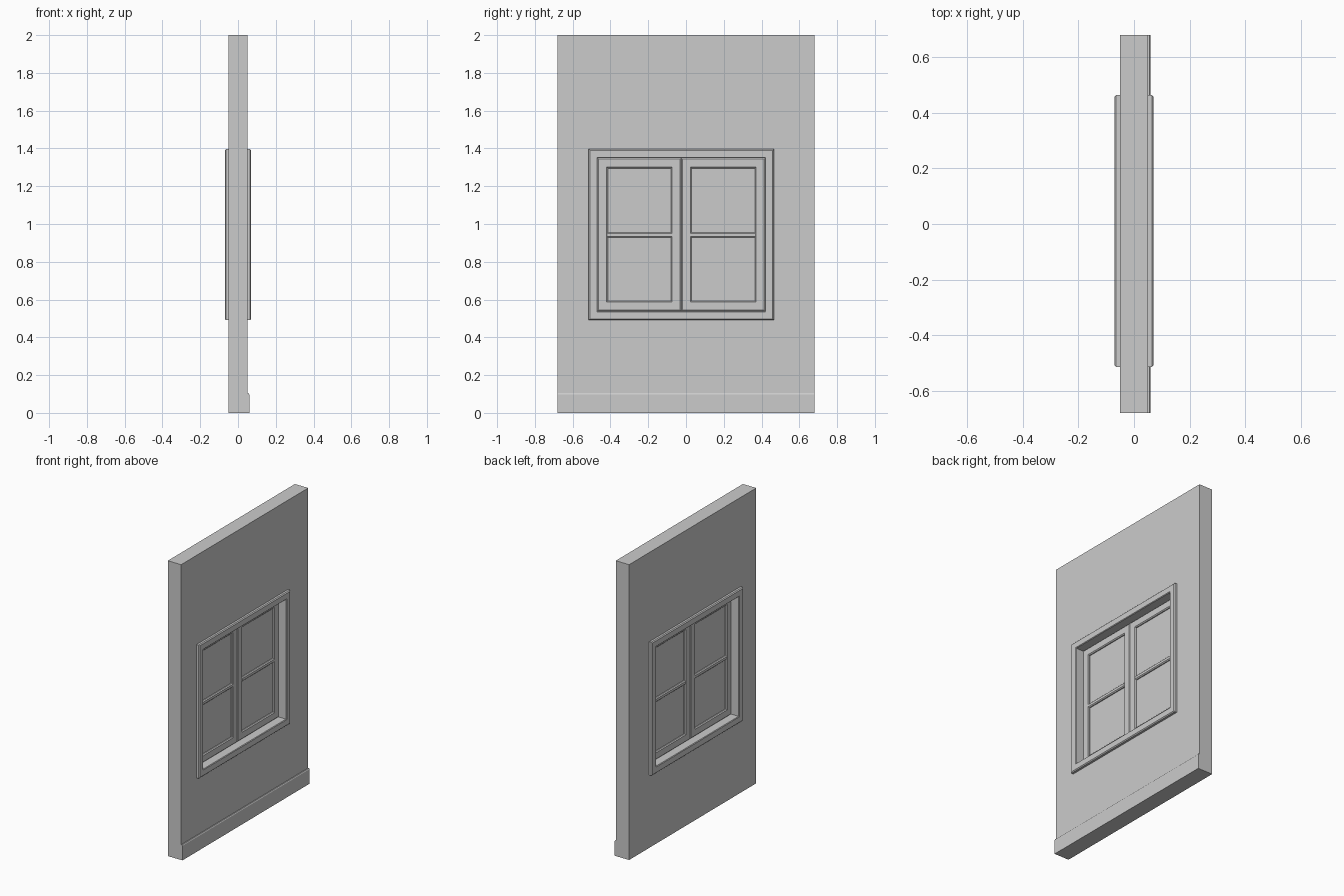
import bpy, bmesh

if "Cube" in bpy.data.objects:
    bpy.data.objects.remove(bpy.data.objects["Cube"])

CY = -0.025  # window centre in y


def mesh_object(name, bm):
    bmesh.ops.recalc_face_normals(bm, faces=bm.faces)
    me = bpy.data.meshes.new(name)
    bm.to_mesh(me)
    bm.free()
    ob = bpy.data.objects.new(name, me)
    bpy.context.collection.objects.link(ob)
    return ob


def box(name, x0, x1, y0, y1, z0, z1):
    return extrude(name, [(x0, z0), (x1, z0), (x1, z1), (x0, z1)], y0, y1)


def extrude(name, profile, y0, y1):
    """Extrude an (x, z) profile along y."""
    bm = bmesh.new()
    a = [bm.verts.new((x, y0, z)) for x, z in profile]
    b = [bm.verts.new((x, y1, z)) for x, z in profile]
    n = len(profile)
    bm.faces.new(a)
    bm.faces.new(b)
    for i in range(n):
        j = (i + 1) % n
        bm.faces.new((a[i], a[j], b[j], b[i]))
    return mesh_object(name, bm)


def ring(name, y0, y1, z0, z1, profile):
    """Sweep an (inset, x) profile around a rectangle with mitred corners."""
    bm = bmesh.new()
    loops = [[bm.verts.new((x, y, z)) for y, z in
              ((y0 + d, z0 + d), (y1 - d, z0 + d), (y1 - d, z1 - d), (y0 + d, z1 - d))]
             for d, x in profile]
    for i, a in enumerate(loops):
        b = loops[(i + 1) % len(loops)]
        for k in range(4):
            m = (k + 1) % 4
            bm.faces.new((a[k], a[m], b[m], b[k]))
    return mesh_object(name, bm)


def mirrored(half):
    """Complete a front-side profile with its mirror across x = 0."""
    return half + [(d, -x) for d, x in reversed(half)]


# Wall with window opening
wall = box("wall", -0.05, 0.05, -0.68, 0.68, 0, 2)
cutter = box("opening_cutter", -0.2, 0.2, CY - 0.465, CY + 0.465, 0.515, 1.372)
cutter.hide_render = True
cutter.hide_set(True)
cut = wall.modifiers.new("opening", 'BOOLEAN')
cut.object = cutter
cut.solver = 'EXACT'

# Skirting board with eased top edge
extrude("skirting_board", [(0.05, 0), (0.06, 0), (0.06, 0.098), (0.056, 0.104), (0.05, 0.104)],
        -0.68, 0.68)

# Window casing, lining the opening and standing proud on both sides
ring("window_casing", CY - 0.49, CY + 0.49, 0.492, 1.396,
     mirrored([(0.047, 0.066), (0.043, 0.07), (0.006, 0.07), (0, 0.064), (0, 0.045)]))

# Two sashes, each with a glazing bar and a pane
for side, y0, y1 in (("left", CY - 0.443, CY), ("right", CY, CY + 0.443)):
    z0, z1 = 0.539, 1.349
    ring(side + "_sash", y0, y1, z0, z1,
         mirrored([(0.054, 0.009), (0.048, 0.015), (0.006, 0.015), (0, 0.009)]))
    zm = 0.942
    extrude(side + "_glazing_bar",
            [(0.009, zm - 0.014), (0.015, zm - 0.008), (0.015, zm + 0.008), (0.009, zm + 0.014),
             (-0.009, zm + 0.014), (-0.015, zm + 0.008), (-0.015, zm - 0.008), (-0.009, zm - 0.014)],
            y0 + 0.05, y1 - 0.05)
    box(side + "_pane", -0.003, 0.003, y0 + 0.045, y1 - 0.045, z0 + 0.045, z1 - 0.045)
